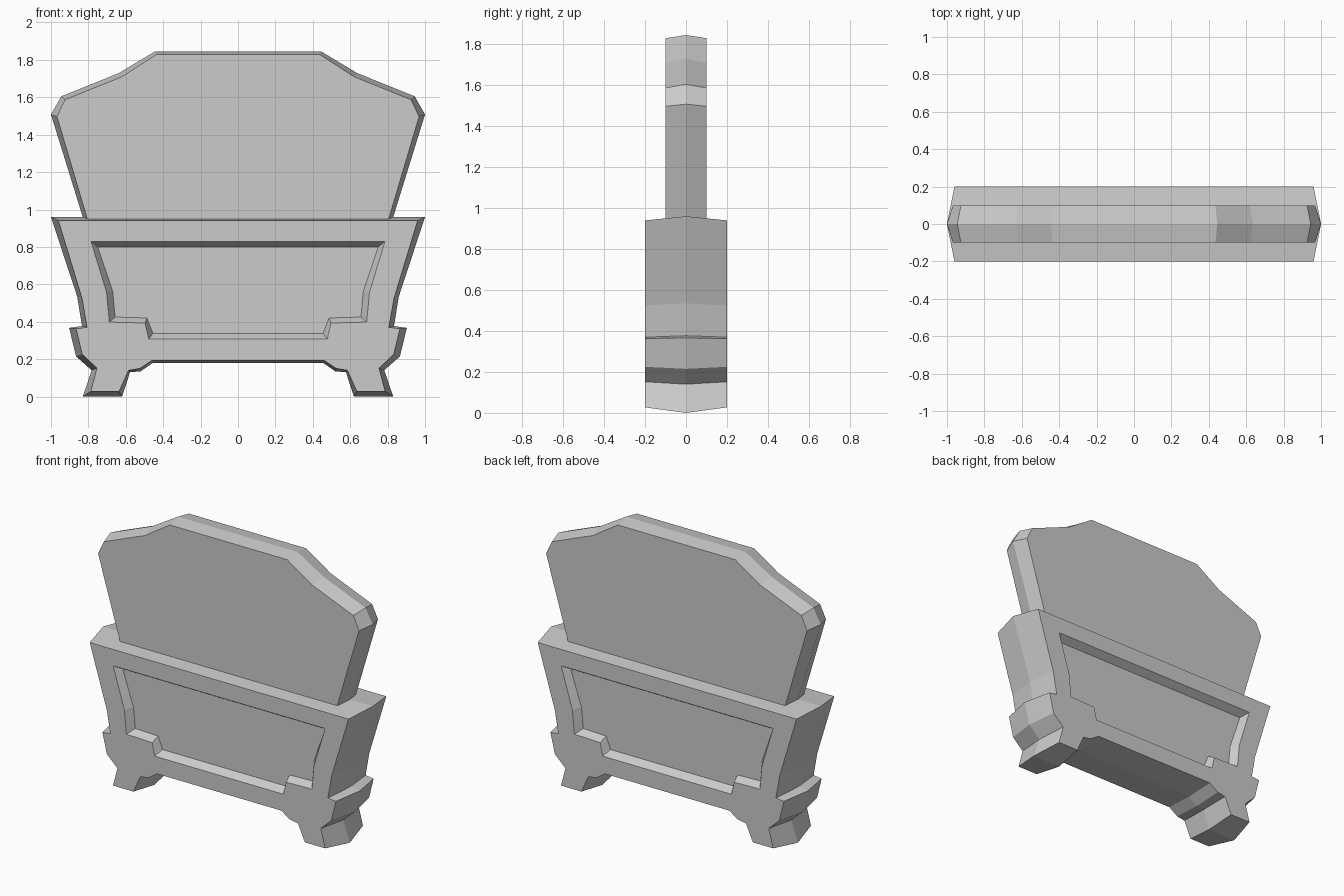
import bpy, bmesh

if "Cube" in bpy.data.objects:
    bpy.data.objects.remove(bpy.data.objects["Cube"])


def mirrored(half):
    """Close a right-hand half outline (top to bottom) with its mirror image."""
    return half + [(-x, z) for x, z in reversed(half)]


def ring(bm, pts, y):
    return [bm.verts.new((x, y, z)) for x, z in pts]


def bridge(bm, a, b):
    for i in range(len(a)):
        j = (i + 1) % len(a)
        bm.faces.new((a[i], a[j], b[j], b[i]))


def loop_edges(bm, r):
    out = []
    for i in range(len(r)):
        pair = (r[i], r[(i + 1) % len(r)])
        out.append(bm.edges.get(pair) or bm.edges.new(pair))
    return out


def ridged_slab(name, face, mid, t, recess=None, depth=0.05):
    """Slab whose rim swells to a ridge at y = 0, optionally with sunk panels."""
    bm = bmesh.new()
    centre = ring(bm, mirrored(mid), 0)
    for side in (-1, 1):
        rim = ring(bm, mirrored(face), side * t)
        bridge(bm, centre, rim)
        if recess:
            lip = ring(bm, mirrored(recess[0]), side * t)
            floor = ring(bm, mirrored(recess[1]), side * (t - depth))
            bridge(bm, lip, floor)
            bm.faces.new(floor)
            bmesh.ops.triangle_fill(
                bm, use_beauty=True, normal=(0, side, 0),
                edges=loop_edges(bm, rim) + loop_edges(bm, lip))
        else:
            bm.faces.new(rim)
    bmesh.ops.recalc_face_normals(bm, faces=bm.faces)
    mesh = bpy.data.meshes.new(name)
    bm.to_mesh(mesh)
    bm.free()
    obj = bpy.data.objects.new(name, mesh)
    bpy.context.collection.objects.link(obj)
    return obj


# Upper slab, its foot buried in the base
ridged_slab(
    "upper_slab",
    face=[(.435, 1.83), (.62, 1.71), (.925, 1.587), (.968, 1.497), (.776, .85)],
    mid=[(.445, 1.845), (.636, 1.73), (.945, 1.605), (1.0, 1.508), (.796, .85)],
    t=.1)

# Base with flared sides, feet and a sunk panel front and back
ridged_slab(
    "base",
    face=[(.96, .94), (.834, .525), (.807, .37), (.866, .363), (.832, .225),
          (.754, .152), (.787, .027), (.636, .027), (.585, .14), (.525, .15),
          (.46, .193)],
    mid=[(1.0, .96), (.86, .535), (.834, .377), (.903, .367), (.866, .215),
         (.782, .14), (.83, 0), (.62, 0), (.577, .13), (.52, .135),
         (.455, .18)],
    t=.2,
    recess=([(.786, .83), (.703, .558), (.688, .398), (.497, .393), (.477, .307)],
            [(.75, .80), (.67, .563), (.657, .425), (.487, .42), (.455, .338)]))
